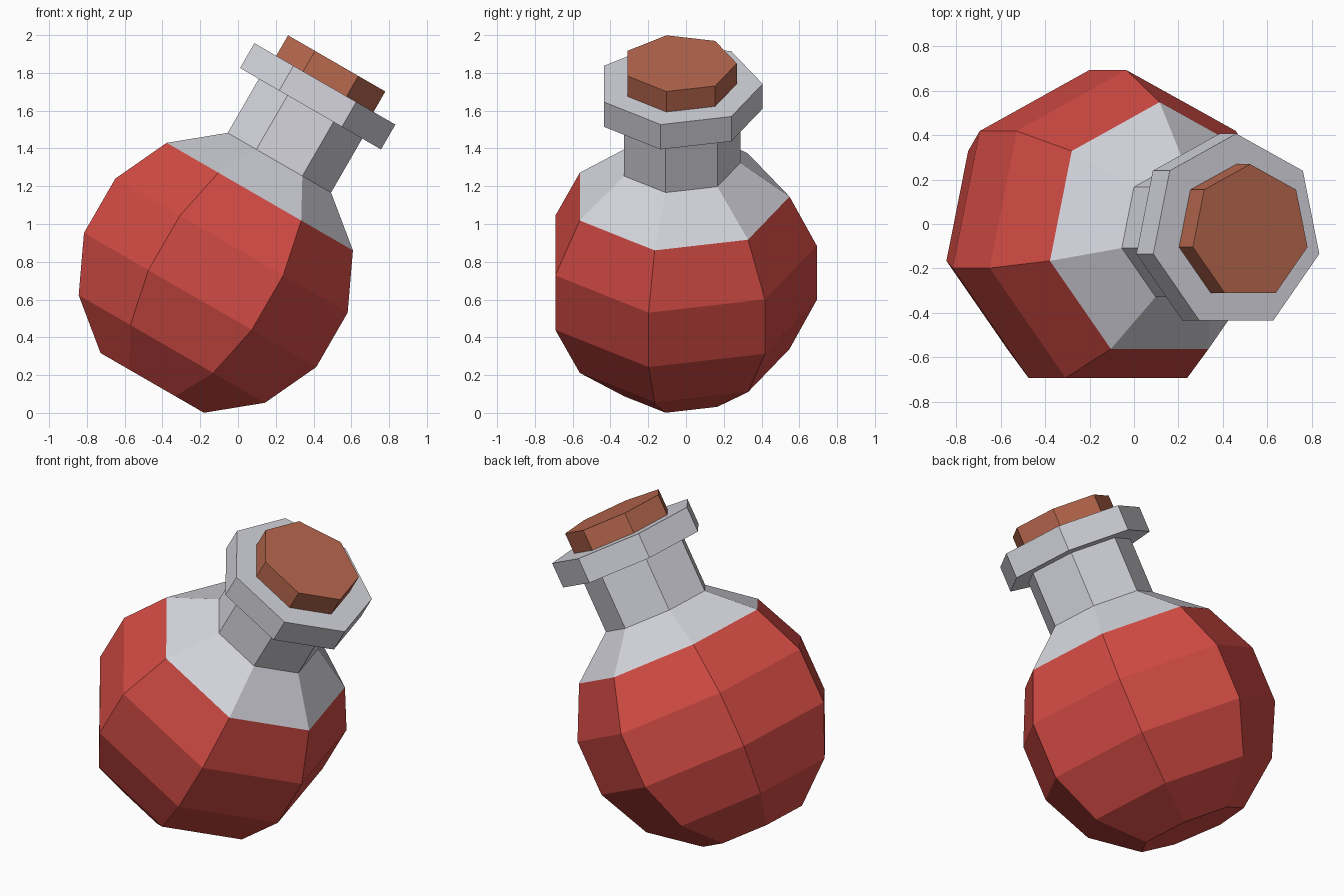
import bpy, bmesh, math
from mathutils import Matrix

if "Cube" in bpy.data.objects:
    bpy.data.objects.remove(bpy.data.objects["Cube"])

SIDES = 7
R = 0.747          # flask sphere radius
CENTRE = 0.585     # sphere centre height along the flask axis
TILT = Matrix.Translation((-0.410, -0.036, 0.235)) @ Matrix.Rotation(math.radians(30), 4, 'Y')


def material(name, rgb):
    m = bpy.data.materials.new(name)
    m.diffuse_color = (*rgb, 1.0)
    m.use_nodes = True
    m.node_tree.nodes["Principled BSDF"].inputs["Base Color"].default_value = m.diffuse_color
    return m


red = material("red_liquid", (0.65, 0.070, 0.058))
glass = material("pale_glass", (0.66, 0.66, 0.72))
cork = material("brown_cork", (0.48, 0.138, 0.076))


def lathe(name, profile, mats, rule=lambda height: 0):
    """Seven-sided turned solid with flat ends; rule picks a colour by face height."""
    bm = bmesh.new()
    rings = []
    for r, h in profile:
        angles = [math.pi / 2 + 2 * math.pi * k / SIDES for k in range(SIDES)]
        rings.append([bm.verts.new((r * math.cos(a), r * math.sin(a), h)) for a in angles])
    for low, high in zip(rings, rings[1:]):
        for k in range(SIDES):
            n = (k + 1) % SIDES
            bm.faces.new((low[k], low[n], high[n], high[k]))
    bm.faces.new(rings[0][::-1])
    bm.faces.new(rings[-1])
    bmesh.ops.recalc_face_normals(bm, faces=bm.faces)
    for f in bm.faces:
        f.material_index = rule(f.calc_center_median().z)
    mesh = bpy.data.meshes.new(name)
    bm.to_mesh(mesh)
    bm.free()
    for m in mats:
        mesh.materials.append(m)
    obj = bpy.data.objects.new(name, mesh)
    obj.matrix_world = TILT
    bpy.context.collection.objects.link(obj)
    return obj


# Round flask body: six sphere rings, ends cut flat
latitudes = [math.pi / SIDES * k for k in (-2.5, -1.5, -0.5, 0.5, 1.5, 2.5)]
body = [(R * math.cos(a), CENTRE + R * math.sin(a)) for a in latitudes]
liquid_top = body[4][1]

# Neck and flared lip continue the same profile
neck_r = body[-1][0]
neck_and_lip = [(neck_r, 1.588), (0.442, 1.588), (0.442, 1.740)]
lathe("flask", body + neck_and_lip, [red, glass],
      lambda height: 0 if height < liquid_top else 1)

# Cork stopper, sunk a little into the lip
lathe("stopper", [(0.305, 1.70), (0.305, 1.865)], [cork])
